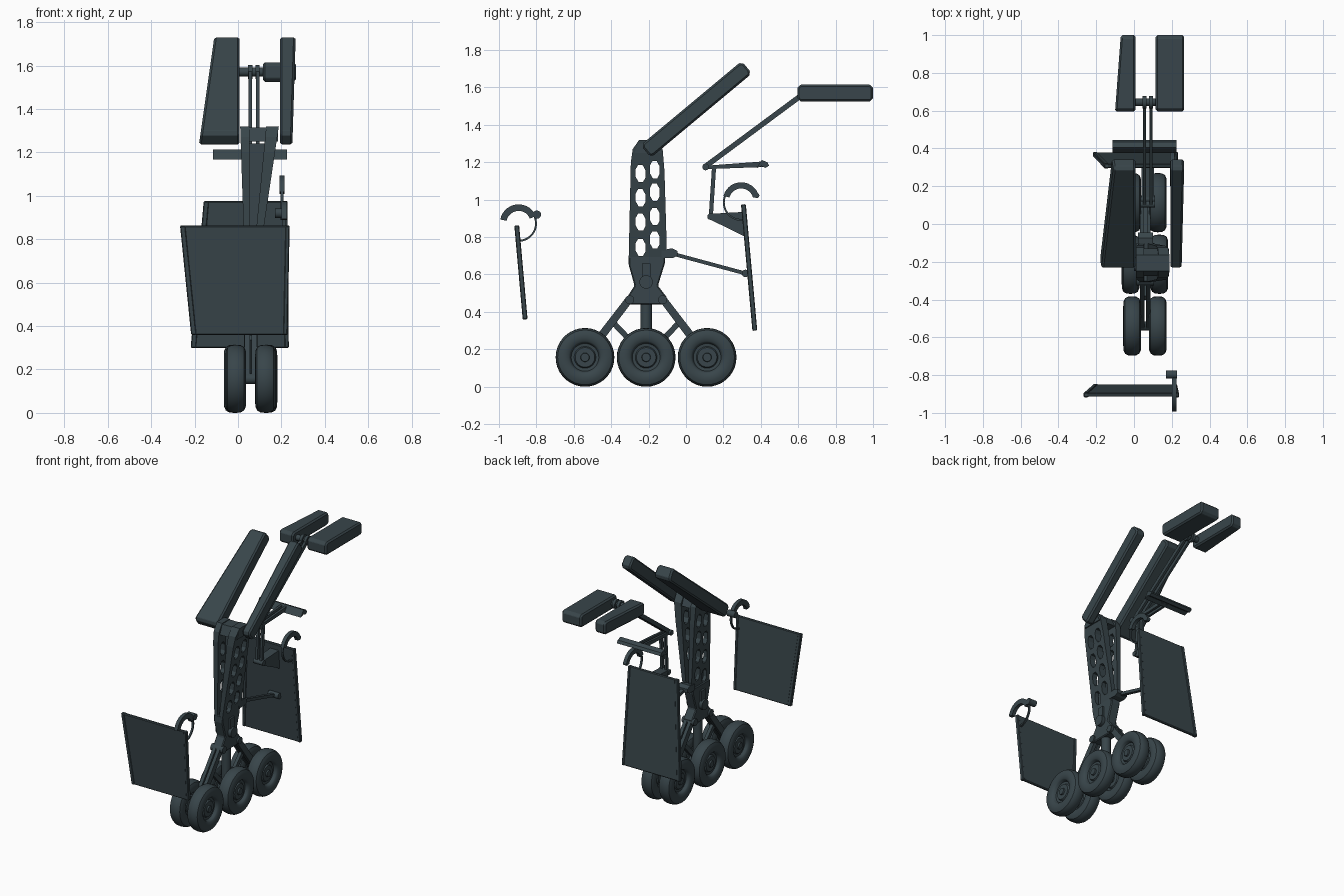
import bpy, bmesh, math

if "Cube" in bpy.data.objects:
    bpy.data.objects.remove(bpy.data.objects["Cube"])

metal = bpy.data.materials.new("dark_slate")
metal.diffuse_color = (0.040, 0.060, 0.069, 1)
metal.use_nodes = True
metal.node_tree.nodes["Principled BSDF"].inputs["Base Color"].default_value = metal.diffuse_color


def finish(name, bm, smooth=False, bevel=0):
    bmesh.ops.recalc_face_normals(bm, faces=bm.faces)
    me = bpy.data.meshes.new(name)
    bm.to_mesh(me)
    bm.free()
    me.materials.append(metal)
    ob = bpy.data.objects.new(name, me)
    bpy.context.collection.objects.link(ob)
    bpy.ops.object.select_all(action='DESELECT')
    bpy.context.view_layer.objects.active = ob
    ob.select_set(True)
    if bevel:
        m = ob.modifiers.new("edge", 'BEVEL')
        m.width, m.segments, m.limit_method = bevel, 1, 'ANGLE'
    if smooth:
        bpy.ops.object.shade_smooth_by_angle(angle=math.radians(35))
    return ob


def add_prism(bm, pts, x0, x1):
    """Extrude a (y, z) outline along x; x0 and x1 may depend on y, z."""
    fx = [f if callable(f) else (lambda y, z, f=f: f) for f in (x0, x1)]
    a, b = [[bm.verts.new((f(y, z), y, z)) for y, z in pts] for f in fx]
    bm.faces.new(a)
    bm.faces.new(b[::-1])
    n = len(pts)
    for i in range(n):
        j = (i + 1) % n
        bm.faces.new((a[i], b[i], b[j], a[j]))


def prism(name, pts, x0, x1, smooth=False, bevel=0):
    bm = bmesh.new()
    add_prism(bm, pts, x0, x1)
    return finish(name, bm, smooth, bevel)


def circle(y, z, r, n=20):
    return [(y + r * math.cos(2 * math.pi * i / n), z + r * math.sin(2 * math.pi * i / n)) for i in range(n)]


def pin(name, y, z, r, x0, x1, n=20):
    return prism(name, circle(y, z, r, n), x0, x1, True)


def strip(p, q, h, h2=None):
    """Outline of a bar from p to q, h high at p and h2 at q."""
    h2 = h if h2 is None else h2
    dy, dz = q[0] - p[0], q[1] - p[1]
    l = math.hypot(dy, dz)
    ny, nz = -dz / l / 2, dy / l / 2
    return [(p[0] + ny * h, p[1] + nz * h), (q[0] + ny * h2, q[1] + nz * h2),
            (q[0] - ny * h2, q[1] - nz * h2), (p[0] - ny * h, p[1] - nz * h)]


def bar(name, p, q, h, x0, x1, h2=None, bevel=0):
    return prism(name, strip(p, q, h, h2), x0, x1, False, bevel)


def arc(name, y, z, r0, r1, a0, a1, x0, x1, n=14):
    angs = [math.radians(a0 + (a1 - a0) * i / n) for i in range(n + 1)]
    pts = [(y + r1 * math.cos(a), z + r1 * math.sin(a)) for a in angs]
    pts += [(y + r0 * math.cos(a), z + r0 * math.sin(a)) for a in reversed(angs)]
    return prism(name, pts, x0, x1, True)


def lerp(t0, a, t1, b, axis):
    """Linear function of y (axis 0) or z (axis 1)."""
    return lambda y, z: a + (b - a) * ((y, z)[axis] - t0) / (t1 - t0)


# Wheels: lathed half profile (distance from middle, radius), outward side dished
def wheel(name, x, y, z):
    half = [(0.0, 0.157), (0.022, 0.155), (0.038, 0.146), (0.046, 0.128), (0.047, 0.105),
            (0.041, 0.086), (0.036, 0.080), (0.018, 0.074), (0.016, 0.058), (0.026, 0.052),
            (0.026, 0.024), (0.036, 0.022), (0.036, 0.0)]
    prof = [(-a, r) for a, r in reversed(half[1:])] + half
    bm = bmesh.new()
    n, rings = 36, []
    for a, r in prof:
        if r == 0:
            rings.append([bm.verts.new((x + a, y, z))] * n)
        else:
            rings.append([bm.verts.new((x + a, v, w)) for v, w in circle(y, z, r, n)])
    for s, t in zip(rings, rings[1:]):
        for i in range(n):
            j = (i + 1) % n
            quad = [s[i], s[j], t[j], t[i]]
            bm.faces.new(list(dict.fromkeys(quad)))
    finish(name, bm, True)


CX, WZ, MID = 0.058, 0.157, -0.213
for tag, y, off in (("front", -0.54, 0.068), ("middle", MID, 0.076), ("rear", 0.113, 0.068)):
    wheel(tag + "_wheel_left", CX - off, y, WZ)
    wheel(tag + "_wheel_right", CX + off, y, WZ)
    pin(tag + "_axle", y, WZ, 0.024, CX - off, CX + off)

# Bogie: central piston, paired arms and braces
pin_bm = bmesh.new()
bmesh.ops.create_cone(pin_bm, cap_ends=True, segments=20, radius1=0.031, radius2=0.031, depth=0.34)
bmesh.ops.translate(pin_bm, verts=pin_bm.verts, vec=(CX, MID, 0.31))
finish("piston", pin_bm, True)
for tag, s in (("front", -1), ("rear", 1)):
    wy = -0.54 if s < 0 else 0.113
    py = MID + s * 0.088
    for k, x in (("left", 0.043), ("right", 0.075)):
        bar(f"{tag}_arm_{k}", (py, 0.47), (wy, WZ), 0.04, x - 0.012, x + 0.012, 0.045)
    bar(tag + "_brace", (py + s * 0.09, 0.345), (MID, WZ), 0.03, 0.047, 0.07)
    pin(tag + "_arm_pivot", py, 0.465, 0.024, 0.012, 0.106)

# Lower leg housing with a slotted boss
prism("leg_housing", [(-0.307, 0.70), (-0.306, 0.65), (-0.275, 0.54), (-0.318, 0.475), (-0.30, 0.44),
                      (-0.125, 0.44), (-0.10, 0.475), (-0.15, 0.54), (-0.113, 0.66), (-0.11, 0.70)],
      0.025, 0.095, bevel=0.006)
pin("housing_boss", MID, 0.56, 0.036, 0.0, 0.12)
bar("housing_rib", (MID, 0.56), (MID, 0.66), 0.045, 0.012, 0.108)

# Upper leg: two perforated plates spreading upward in a V
outline = [(-0.307, 0.66), (-0.295, 1.2), (-0.285, 1.27), (-0.25, 1.32), (-0.165, 1.32),
           (-0.125, 1.27), (-0.115, 1.15), (-0.103, 0.75), (-0.115, 0.66)]
cut = bmesh.new()
for y, zs in ((-0.243, (1.14, 1.01, 0.88, 0.745)), (-0.167, (1.16, 1.04, 0.91, 0.785))):
    for z in zs:
        w, h = 0.026, 0.046
        add_prism(cut, [(y - w, z - h * 0.4), (y - w * 0.4, z - h), (y + w * 0.5, z - h), (y + w, z - h * 0.5),
                        (y + w, z + h * 0.4), (y + w * 0.4, z + h), (y - w * 0.5, z + h), (y - w, z + h * 0.5)],
                  -0.3, 0.5)
cutter = finish("hole_cutter", cut)
cutter.hide_render = True
for tag, lo, hi in (("left", (0.032, 0.055), (0.010, 0.052)), ("right", (0.066, 0.090), (0.130, 0.188))):
    plate = prism("leg_plate_" + tag, outline, lerp(0.66, lo[0], 1.32, hi[0], 1), lerp(0.66, lo[1], 1.32, hi[1], 1))
    m = plate.modifiers.new("holes", 'BOOLEAN')
    m.operation, m.solver, m.object = 'DIFFERENCE', 'EXACT', cutter
    bpy.ops.object.modifier_apply(modifier="holes")
bpy.data.objects.remove(cutter)
bar("leg_web", (-0.205, 0.68), (-0.205, 1.24), 0.014, lerp(0.66, 0.045, 1.32, 0.03, 1), lerp(0.66, 0.08, 1.32, 0.15, 1))
prism("leg_head", [(-0.275, 1.25), (-0.25, 1.315), (-0.165, 1.315), (-0.13, 1.25)], 0.015, 0.185)

# Sloping leg doors
def rounded_bar(p, q, h, c=0.02):
    l = math.hypot(q[0] - p[0], q[1] - p[1])
    uy, uz = (q[0] - p[0]) / l, (q[1] - p[1]) / l
    k = c * 0.3
    loc = [(0, -h + c), (k, -h + k), (c, -h), (l - c, -h), (l - k, -h + k), (l, -h + c),
           (l, h - c), (l - k, h - k), (l - c, h), (c, h), (k, h - k), (0, h - c)]
    return [(p[0] + a * uy - b * uz, p[1] + a * uz + b * uy) for a, b in loc]


slope = rounded_bar((-0.215, 1.258), (0.325, 1.708), 0.043)
prism("sloping_door_left", slope, lerp(1.22, -0.182, 1.74, -0.108, 1), 0.008, bevel=0.01)
prism("sloping_door_right", slope, 0.193, lerp(1.22, 0.25, 1.74, 0.266, 1), bevel=0.01)

# Flat rear doors and their hinge
flat = rounded_bar((0.595, 1.57), (1.0, 1.57), 0.045)
prism("flat_door_left", flat, lerp(0.6, -0.10, 1.0, -0.07, 0), 0.008, bevel=0.01)
prism("flat_door_right", flat, 0.115, 0.266, bevel=0.01)
pin("flat_door_hinge", 0.645, 1.57, 0.02, 0.0, 0.12)
for k, x in (("left", 0.056), ("right", 0.09)):
    pin("hinge_collar_" + k, 0.645, 1.57, 0.033, x - 0.01, x + 0.01)
    bar("long_rod_" + k, (0.64, 1.575), (0.10, 1.175), 0.028, x - 0.008, x + 0.008)
    bar("short_rod_" + k, (0.10, 1.172), (0.42, 1.19), 0.018, x - 0.008, x + 0.008, 0.03)
    bar("drop_link_" + k, (0.15, 1.175), (0.132, 0.90), 0.022, x - 0.008, x + 0.008)
pin("rod_joint", 0.105, 1.175, 0.018, 0.035, 0.11)
pin("link_joint", 0.132, 0.91, 0.018, 0.035, 0.11)

# Angle-section crossbar
prism("crossbar", [(0.375, 1.168), (0.405, 1.212), (0.435, 1.2), (0.445, 1.182), (0.425, 1.17), (0.405, 1.18)],
      -0.115, 0.225)

# Wheel bay doors: thin tilted panels with tapering sides and a raised frame on the left edge
def door(name, top, bot, x_top, x_bot):
    f0 = lerp(bot[1], x_bot[0], top[1], x_top[0], 1)
    f1 = lerp(bot[1], x_bot[1], top[1], x_top[1], 1)
    prism(name, strip(top, bot, 0.02), f0, f1, bevel=0.005)
    for tag, a, b in (("left", f0, lambda y, z: f0(y, z) + 0.025), ("right", lambda y, z: f1(y, z) - 0.02, f1)):
        prism(f"{name}_{tag}_rim", strip(top, bot, 0.026), a, b, bevel=0.004)


door("front_door", (-0.905, 0.862), (-0.86, 0.36), (-0.267, 0.238), (-0.216, 0.228))
door("rear_door", (0.307, 0.975), (0.368, 0.30), (-0.158, 0.228), (-0.218, 0.234))

# Hooked hinges on both bay doors
arc("front_hook", -0.895, 0.875, 0.065, 0.10, 22, 169, 0.2, 0.225)
arc("front_hook_guide", -0.895, 0.873, 0.088, 0.098, -95, 30, 0.206, 0.219)
pin("front_hook_knob", -0.797, 0.92, 0.022, 0.17, 0.228)
arc("rear_hook", 0.295, 0.995, 0.065, 0.098, 14, 165, 0.19, 0.215)
arc("rear_hook_guide", 0.295, 0.985, 0.088, 0.098, 150, 285, 0.196, 0.209)
pin("rear_hook_knob", 0.378, 1.022, 0.014, 0.19, 0.215)

# Bracket and push rod holding the rear door
prism("rear_bracket", [(0.115, 0.9), (0.14, 0.925), (0.315, 0.935), (0.318, 0.80), (0.24, 0.84)], 0.04, 0.105)
bar("push_rod", (-0.08, 0.713), (0.32, 0.605), 0.02, 0.048, 0.072)
pin("push_rod_end", 0.318, 0.606, 0.02, 0.02, 0.1)
prism("push_rod_lug", [(-0.13, 0.69), (-0.07, 0.688), (-0.045, 0.70), (-0.045, 0.725), (-0.075, 0.74), (-0.13, 0.73)],
      0.02, 0.1)
